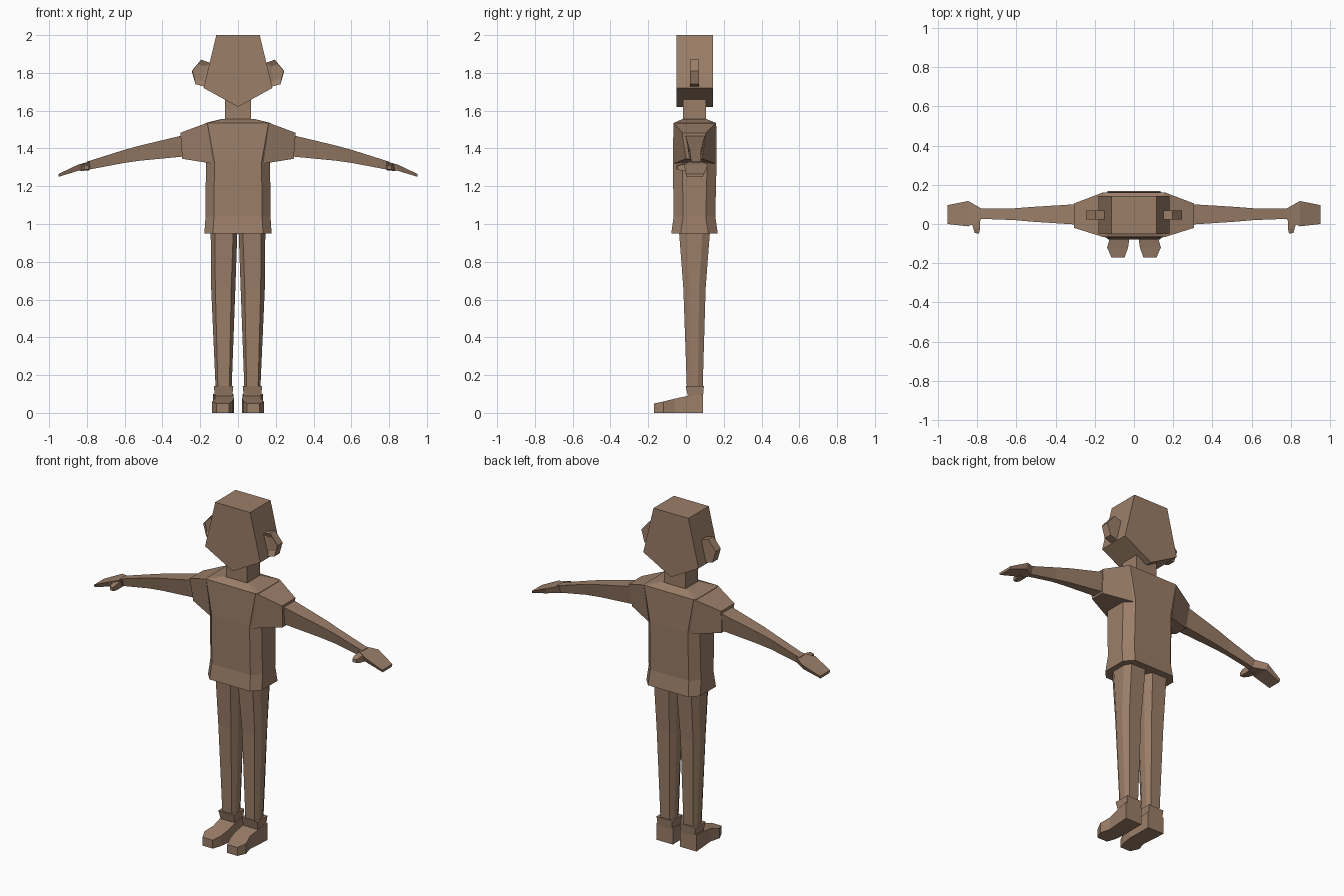
import bpy, bmesh

mat = bpy.data.materials.new("brown")
mat.diffuse_color = (0.33, 0.21, 0.14, 1)


def loft(name, rings, mirror=False):
    """Skin equal-length rings of points, cap both ends, optionally mirror in x."""
    bm = bmesh.new()
    vs = [[bm.verts.new(p) for p in r] for r in rings]
    n = len(rings[0])
    for a, b in zip(vs, vs[1:]):
        for i in range(n):
            j = (i + 1) % n
            bm.faces.new((a[i], a[j], b[j], b[i]))
    bm.faces.new(vs[0][::-1])
    bm.faces.new(vs[-1])
    bmesh.ops.recalc_face_normals(bm, faces=bm.faces)
    me = bpy.data.meshes.new(name)
    bm.to_mesh(me)
    bm.free()
    ob = bpy.data.objects.new(name, me)
    bpy.context.collection.objects.link(ob)
    me.materials.append(mat)
    if mirror:
        ob.modifiers.new("mirror", 'MIRROR').use_mirror_merge = False
    return ob


def octagon(z, x0, x1, y0, y1, cx, cy):
    """Horizontal rectangle with chamfered corners."""
    return [(x0 + cx, y0, z), (x1 - cx, y0, z), (x1, y0 + cy, z), (x1, y1 - cy, z),
            (x1 - cx, y1, z), (x0 + cx, y1, z), (x0, y1 - cy, z), (x0, y0 + cy, z)]


def rect(z, x0, x1, y0, y1):
    return [(x0, y0, z), (x1, y0, z), (x1, y1, z), (x0, y1, z)]


def trapezoid(x, y0, y1, z0, z1, inset):
    """Arm section: wide on top, narrower underneath."""
    return [(x, y0, z1), (x, y1, z1), (x, y1 - inset, z0), (x, y0 + inset, z0)]


# Head: flat profile with a pointed chin
face = [(-0.115, 2.0), (0.115, 2.0), (0.182, 1.72), (0, 1.62), (-0.182, 1.72)]
loft("head", [[(x, y, z) for x, z in face] for y in (-0.05, 0.142)])

# Ears
ear = [(0.245, 1.81), (0.195, 1.87), (0.14, 1.85), (0.15, 1.72), (0.225, 1.74)]
inner = [(0.215 + (x - 0.2) * 0.6, 1.805 + (z - 1.80) * 0.6) for x, z in ear]
loft("ear", [[(x, 0.035, z) for x, z in inner], [(x, 0.022, z) for x, z in ear],
             [(x, 0.07, z) for x, z in ear]], True)

# Neck
loft("neck", [rect(1.5, -0.07, 0.07, -0.015, 0.105), rect(1.68, -0.07, 0.07, -0.015, 0.105)])

# Shirt body with flared hem and sloping shoulders
loft("shirt", [
    octagon(0.95, -0.178, 0.178, -0.078, 0.168, 0.045, 0.05),
    octagon(1.04, -0.172, 0.172, -0.065, 0.155, 0.045, 0.05),
    octagon(1.33, -0.170, 0.170, -0.070, 0.162, 0.045, 0.05),
    octagon(1.535, -0.172, 0.172, -0.066, 0.160, 0.01, 0.02),
    octagon(1.555, -0.09, 0.09, -0.02, 0.11, 0.01, 0.01)])

# Sleeves
loft("sleeve", [
    [(0.165, -0.064, 1.535), (0.165, 0.158, 1.535), (0.135, 0.155, 1.32), (0.135, -0.064, 1.32)],
    [(0.305, -0.02, 1.483), (0.305, 0.105, 1.483), (0.295, 0.085, 1.345), (0.295, 0.0, 1.345)]],
    True)

# Arms
loft("arm", [
    trapezoid(0.26, -0.005, 0.103, 1.36, 1.477, 0.02),
    trapezoid(0.52, 0.012, 0.087, 1.335, 1.415, 0.016),
    trapezoid(0.61, 0.020, 0.080, 1.322, 1.390, 0.014),
    trapezoid(0.80, 0.027, 0.078, 1.286, 1.330, 0.01)], True)

# Hands and thumbs
loft("hand", [
    trapezoid(0.78, 0.020, 0.080, 1.288, 1.332, 0.012),
    trapezoid(0.845, -0.012, 0.117, 1.282, 1.315, 0.015),
    trapezoid(0.95, 0.0, 0.096, 1.25, 1.265, 0.006)], True)
loft("thumb", [
    [(0.785, 0.03, z) for z in (1.285, 1.325)] + [(0.835, 0.03, z) for z in (1.315, 1.28)],
    [(0.785, -0.025, z) for z in (1.285, 1.318)] + [(0.82, -0.02, z) for z in (1.315, 1.282)],
    [(0.79, -0.05, z) for z in (1.29, 1.31)] + [(0.812, -0.045, z) for z in (1.308, 1.288)]],
    True)

# Trouser legs
loft("leg", [
    octagon(0.12, 0.034, 0.118, 0.005, 0.088, 0.012, 0.025),
    octagon(0.66, 0.014, 0.142, -0.014, 0.104, 0.022, 0.035),
    octagon(1.0, 0.002, 0.145, -0.04, 0.13, 0.022, 0.04)], True)

# Ankle cuffs
loft("ankle_cuff", [rect(0.06, 0.03, 0.122, 0.012, 0.09),
                    rect(0.09, 0.03, 0.122, 0.010, 0.09),
                    rect(0.142, 0.025, 0.128, -0.002, 0.095)], True)


# Shoes: sections from heel to toe
def shoe_section(y, x0, x1, h):
    return [(x0, y, 0), (x1, y, 0), (x1, y, h), (x0, y, h)]


loft("shoe", [
    shoe_section(0.09, 0.024, 0.132, 0.10),
    shoe_section(0.01, 0.024, 0.126, 0.09),
    shoe_section(-0.06, 0.022, 0.120, 0.075),
    shoe_section(-0.12, 0.030, 0.137, 0.06),
    shoe_section(-0.17, 0.048, 0.115, 0.05)], True)
